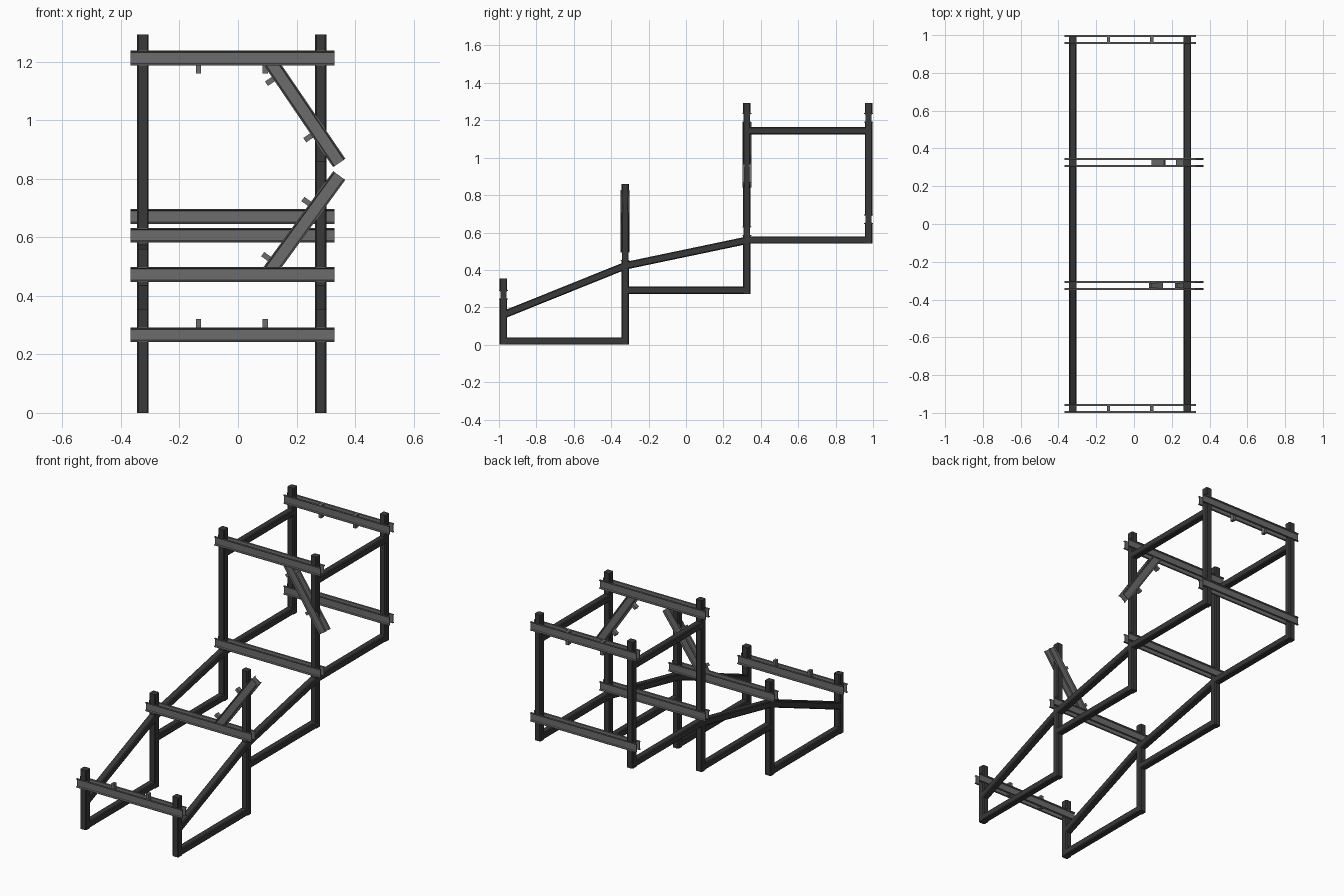
import bpy, bmesh
from mathutils import Vector

cube = bpy.data.objects.get("Cube")
if cube:
    bpy.data.objects.remove(cube, do_unlink=True)


def material(name, value):
    mat = bpy.data.materials.new(name)
    mat.use_nodes = True
    color = (value, value, value, 1)
    mat.diffuse_color = color
    mat.node_tree.nodes["Principled BSDF"].inputs["Base Color"].default_value = color
    return mat


DARK = material("dark_frame", 0.04)
STEEL = material("grey_steel", 0.15)

X, Y = Vector((1, 0, 0)), Vector((0, 1, 0))
HALF = 0.0255      # half height of a channel rail
GAP = 0.013        # half gap between paired channels
SIDES = {"right": -0.325, "left": 0.283}
ROWS = [-0.976, -0.325, 0.325, 0.976]


def rect(u, v, c=0.0):
    """Rectangle profile, with chamfered corners when c is given."""
    if not c:
        return [(-u, -v), (u, -v), (u, v), (-u, v)]
    return [(-u + c, -v), (u - c, -v), (u, -v + c), (u, v - c),
            (u - c, v), (-u + c, v), (-u, v - c), (-u, -v + c)]


BEAM = rect(0.02, 0.02, 0.005)
PEG = rect(GAP, 0.009)
LIP = 0.024
CHANNEL = [(GAP, -HALF), (LIP, -HALF), (LIP, 0.004 - HALF), (0.017, 0.007 - HALF),
           (0.017, HALF - 0.007), (LIP, HALF - 0.004), (LIP, HALF), (GAP, HALF)]
SLOT = [(GAP, -HALF), (0.04, -HALF), (0.04, HALF), (GAP, HALF)]


def add_prism(bm, profile, p, q, width_axis):
    """Sweep a profile straight from p to q."""
    p, q = Vector(p), Vector(q)
    up = (q - p).normalized().cross(width_axis)
    rings = [[bm.verts.new(e + width_axis * u + up * v) for u, v in profile] for e in (p, q)]
    n = len(profile)
    for i in range(n):
        j = (i + 1) % n
        bm.faces.new((rings[0][i], rings[0][j], rings[1][j], rings[1][i]))
    bm.faces.new(rings[0][::-1])
    bm.faces.new(rings[1])


def finish(name, bm, mat):
    bmesh.ops.recalc_face_normals(bm, faces=bm.faces)
    mesh = bpy.data.meshes.new(name)
    bm.to_mesh(mesh)
    bm.free()
    mesh.materials.append(mat)
    obj = bpy.data.objects.new(name, mesh)
    bpy.context.collection.objects.link(obj)
    return obj


def prism(name, profile, p, q, width_axis, mat):
    bm = bmesh.new()
    add_prism(bm, profile, p, q, width_axis)
    return finish(name, bm, mat)


slots = bmesh.new()


def channel_pair(name, p, q, trim=None):
    """Two back-to-back channels; trim = (z, keep_above) cuts the end level."""
    p, q = Vector(p), Vector(q)
    start = p if trim is None else p - (q - p).normalized() * 0.05
    bm = bmesh.new()
    for s in (1, -1):
        add_prism(bm, [(s * u, v) for u, v in CHANNEL], start, q, Y)
        add_prism(slots, [(s * u, v) for u, v in SLOT], p, q, Y)
    if trim:
        z, above = trim
        cut = bmesh.ops.bisect_plane(
            bm, geom=bm.verts[:] + bm.edges[:] + bm.faces[:], plane_co=(0, 0, z),
            plane_no=(0, 0, 1), clear_inner=above, clear_outer=not above)
        edges = [e for e in cut["geom_cut"] if isinstance(e, bmesh.types.BMEdge)]
        bmesh.ops.holes_fill(bm, edges=edges)
    finish(name, bm, STEEL)


def peg(name, at, normal):
    prism(name, PEG, at - normal * HALF, at + normal * (HALF + 0.028), Y, STEEL)


# Cross rails: row index and height
rails = {"front_rail": (0, 0.267), "second_rail": (1, 0.473),
         "third_lower_rail": (2, 0.607), "third_upper_rail": (2, 1.213),
         "back_lower_rail": (3, 0.671), "back_upper_rail": (3, 1.213)}
for name, (row, z) in rails.items():
    channel_pair(name, (-0.368, ROWS[row], z), (0.329, ROWS[row], z))

# Pegs on the front and back rails
for name, normal_z in (("front_rail", 1), ("back_upper_rail", -1)):
    row, z = rails[name]
    for i, x in enumerate((-0.135, 0.093)):
        peg(f"{name}_peg_{i + 1}", Vector((x, ROWS[row], z)), Vector((0, 0, normal_z)))

# Slanted arms, each with two pegs
arms = [("lower_arm", 1, 0.499, 0.811, True, 0.015),
        ("upper_arm", 2, 1.188, 0.854, False, 0.04)]
for name, row, z0, z1, above, first in arms:
    p, q = Vector((0.119, ROWS[row], z0)), Vector((0.346, ROWS[row], z1))
    channel_pair(name, p, q, (z0, above))
    d = (q - p).normalized()
    normal = Vector((-abs(d.z), 0, d.x if above else -d.x))
    for i in range(2):
        peg(f"{name}_peg_{i + 1}", p + d * (first + 0.233 * i), normal)

# Upright posts, notched where the channels pass
cutter = finish("notch_cutter", slots, DARK)
cutter.hide_render = True
heights = [(0, 0.355), (0, 0.56), (0.272, 1.293), (0.54, 1.293)]
for side, x in SIDES.items():
    for i, (y, (low, high)) in enumerate(zip(ROWS, heights)):
        if side == "left" and i == 1:
            high = 0.86
        post = prism(f"{side}_post_{i + 1}", BEAM, (x, y, low), (x, y, high), X, DARK)
        mod = post.modifiers.new("notches", "BOOLEAN")
        mod.operation = "DIFFERENCE"
        mod.solver = "EXACT"
        mod.use_self = True
        mod.object = cutter
        bpy.context.view_layer.objects.active = post
        bpy.ops.object.modifier_apply(modifier=mod.name)
bpy.data.objects.remove(cutter, do_unlink=True)

# Side beams: start row, start height, end height
beams = {"floor_beam": (0, 0.02, 0.02), "middle_beam": (1, 0.292, 0.292),
         "back_lower_beam": (2, 0.56, 0.56), "back_upper_beam": (2, 1.145, 1.145),
         "front_slope": (0, 0.16, 0.422), "rear_slope": (1, 0.422, 0.558)}
for side, x in SIDES.items():
    for name, (row, z0, z1) in beams.items():
        prism(f"{side}_{name}", BEAM, (x, ROWS[row], z0), (x, ROWS[row + 1], z1), X, DARK)
